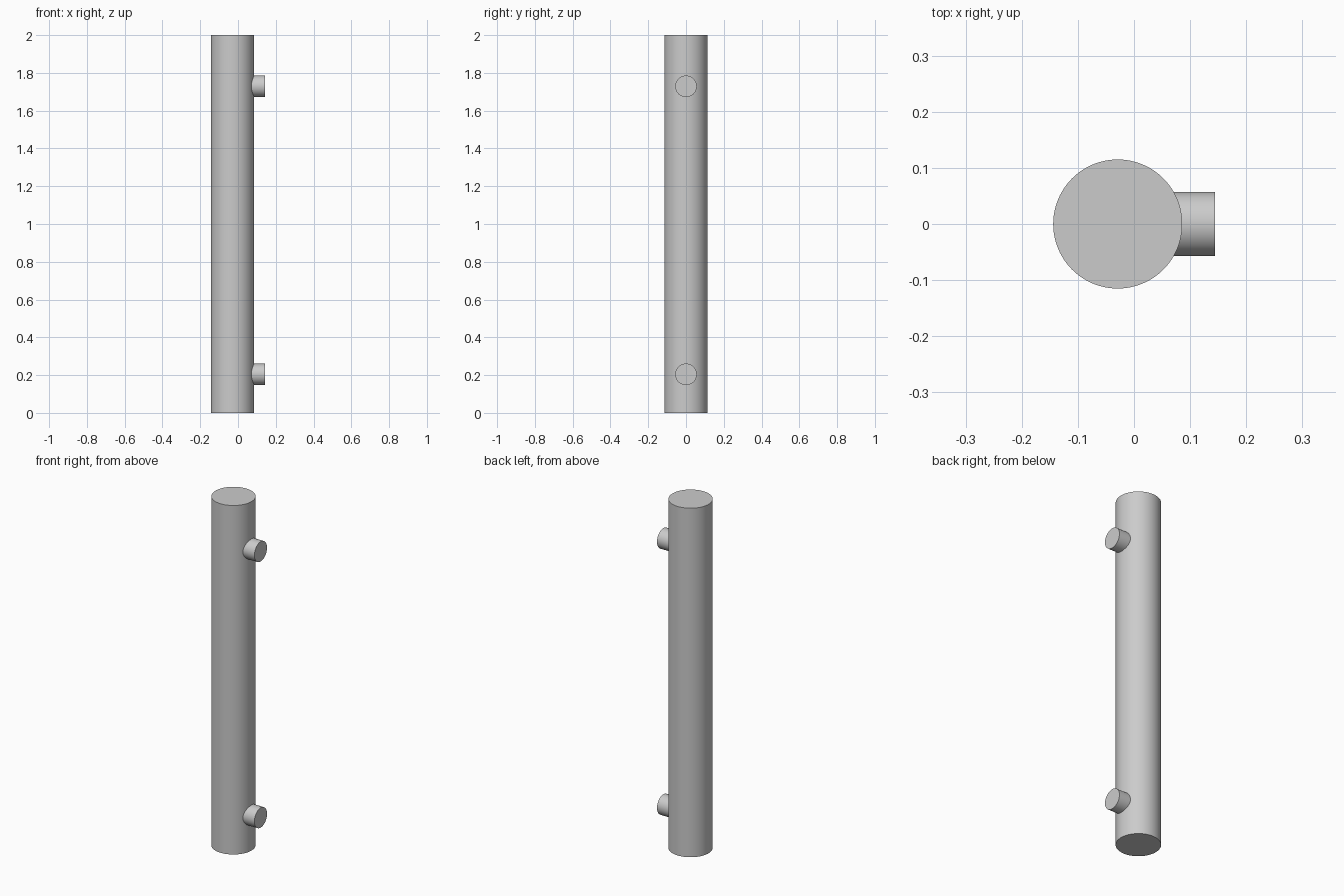
import bpy
import math

cube = bpy.data.objects.get("Cube")
if cube:
    bpy.data.objects.remove(cube, do_unlink=True)

# Single satin grey finish
grey = bpy.data.materials.new("satin_grey")
grey.use_nodes = True
COLOUR = (0.6, 0.6, 0.6, 1)
grey.diffuse_color = COLOUR
grey.node_tree.nodes["Principled BSDF"].inputs["Base Color"].default_value = COLOUR

BAR_X, BAR_RADIUS, HEIGHT = -0.029, 0.115, 2.0
POST_RADIUS, POST_END = 0.057, 0.144


def rod(name, radius, length, centre, turn=0.0):
    """Smooth capped cylinder, optionally turned about the y axis."""
    bpy.ops.mesh.primitive_cylinder_add(
        vertices=96, radius=radius, depth=length,
        location=centre, rotation=(0, turn, 0))
    obj = bpy.context.object
    obj.name = obj.data.name = name
    obj.data.materials.append(grey)
    bpy.ops.object.shade_smooth_by_angle(angle=math.radians(30))
    return obj


# Long grip bar
rod("grip_bar", BAR_RADIUS, HEIGHT, (BAR_X, 0, HEIGHT / 2))

# Mounting posts running from the bar's axis out to the mounting face
post_length = POST_END - BAR_X
for label, z in (("lower", 0.204), ("upper", 1.729)):
    rod(label + "_mounting_post", POST_RADIUS, post_length,
        (BAR_X + post_length / 2, 0, z), math.pi / 2)
